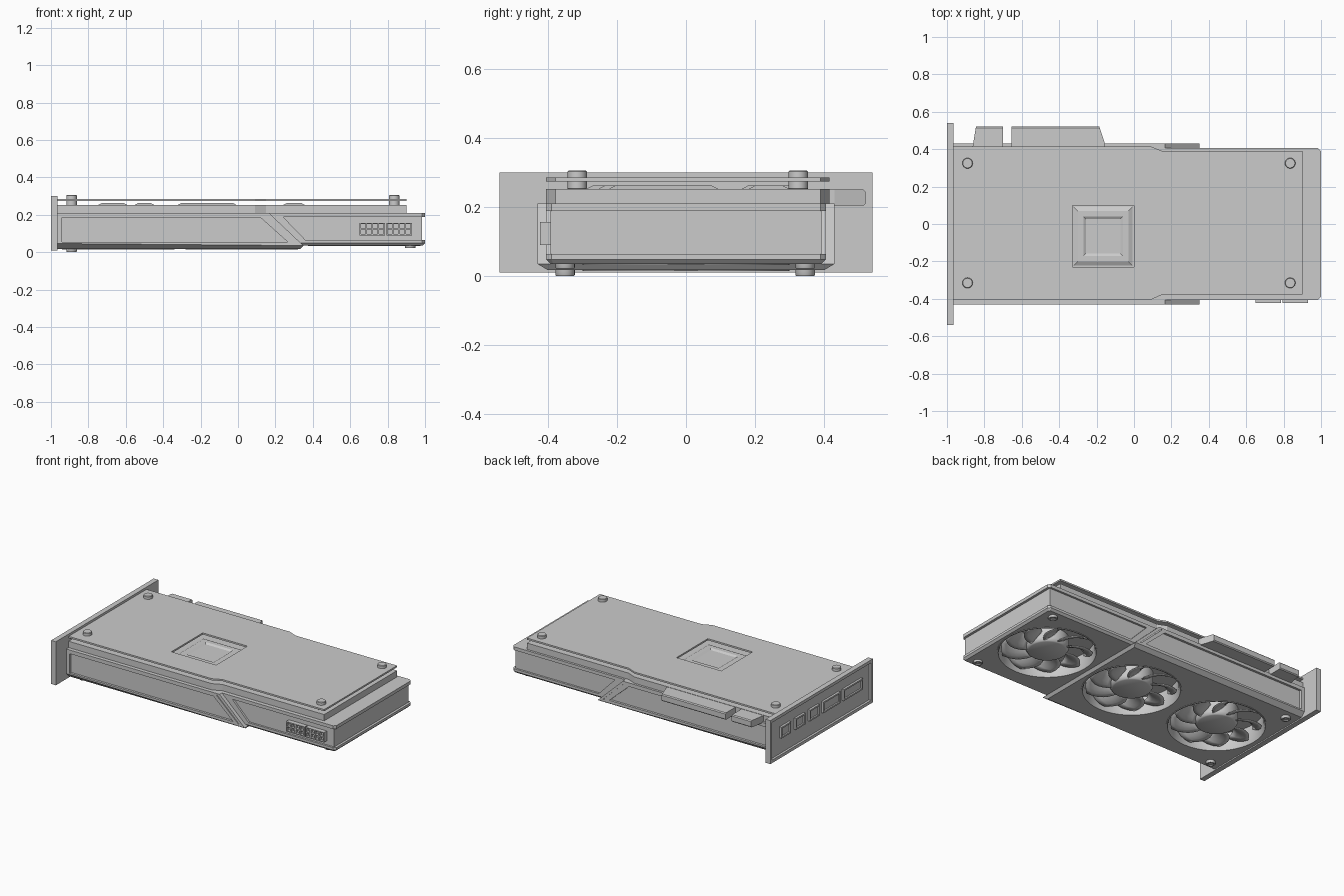
import bpy, bmesh, math
from mathutils import Vector

if "Cube" in bpy.data.objects:
    bpy.data.objects.remove(bpy.data.objects["Cube"])


def make(name, bm, smooth=False):
    bmesh.ops.remove_doubles(bm, verts=bm.verts, dist=1e-5)
    bmesh.ops.recalc_face_normals(bm, faces=bm.faces)
    me = bpy.data.meshes.new(name)
    bm.to_mesh(me)
    bm.free()
    if smooth:
        me.shade_smooth()
        me.set_sharp_from_angle(angle=math.radians(35))
    ob = bpy.data.objects.new(name, me)
    bpy.context.collection.objects.link(ob)
    return ob


def prism(name, pts, axis, a, b, chamfer=0, test=None):
    """Extrude a 2D outline along one axis, optionally chamfering chosen edges."""
    bm = bmesh.new()
    place = {'x': lambda p, d: (d, p[0], p[1]),
             'y': lambda p, d: (p[0], d, p[1]),
             'z': lambda p, d: (p[0], p[1], d)}[axis]
    lo = [bm.verts.new(place(p, a)) for p in pts]
    hi = [bm.verts.new(place(p, b)) for p in pts]
    bm.faces.new(lo)
    bm.faces.new(hi)
    for i in range(len(pts)):
        j = (i + 1) % len(pts)
        bm.faces.new((lo[i], lo[j], hi[j], hi[i]))
    if chamfer:
        es = [e for e in bm.edges if test(e.verts[0].co, e.verts[1].co)]
        bmesh.ops.bevel(bm, geom=es, offset=chamfer, segments=1, affect='EDGES')
    return make(name, bm)


def box(name, x0, x1, y0, y1, z0, z1):
    return prism(name, [(x0, y0), (x1, y0), (x1, y1), (x0, y1)], 'z', z0, z1)


def lathe(name, prof, n, x, y, closed=False, turn=0.0, smooth=True):
    """Spin an (r, z) profile about a vertical axis; four sides give square frames."""
    bm = bmesh.new()
    rings = []
    for r, z in prof:
        rings.append([bm.verts.new((x + r * math.cos(turn + k * math.tau / n),
                                    y + r * math.sin(turn + k * math.tau / n), z)) for k in range(n)])
    for i in range(len(rings) if closed else len(rings) - 1):
        p, q = rings[i], rings[(i + 1) % len(rings)]
        for k in range(n):
            m = (k + 1) % n
            bm.faces.new((p[k], p[m], q[m], q[k]))
    return make(name, bm, smooth)


def disc(name, r, x, y, z0, z1, n=32, bev=0.0):
    return lathe(name, [(0, z0), (r - bev, z0), (r, z0 + bev), (r, z1 - bev), (r - bev, z1), (0, z1)], n, x, y)


def cut(ob, cutters):
    bpy.context.view_layer.objects.active = ob
    for c in cutters:
        m = ob.modifiers.new("cut", 'BOOLEAN')
        m.operation, m.solver, m.object = 'DIFFERENCE', 'EXACT', c
        bpy.ops.object.modifier_apply(modifier=m.name)


def discard(obs):
    for o in obs:
        bpy.data.objects.remove(o, do_unlink=True)


FANS = [(-0.64, 0.018), (0.02, 0.018), (0.675, 0.035)]
wells = [disc("well_cutter", 0.298, x, 0, -0.05, 0.13, 64) for x, z in FANS]

# Wide shroud half with slanted end, chamfered bottom edges and side panels
left = prism("shroud_wide", [(-0.965, 0.018), (0.335, 0.018), (0.35, 0.035), (0.165, 0.21), (-0.965, 0.21)],
             'y', -0.43, 0.43, 0.028,
             lambda p, q: p.z < 0.03 and q.z < 0.03 and abs(p.y - q.y) < 1e-4)
panels = []
for s in (-1, 1):
    ys = sorted((s * 0.415, s * 0.5))
    panels.append(prism("panel_cutter", [(-0.94, 0.055), (0.265, 0.055), (0.12, 0.185), (-0.94, 0.185)], 'y', *ys))
    ys = sorted((s * 0.424, s * 0.5))
    panels.append(prism("groove_cutter", [(0.302, 0.05), (0.312, 0.05), (0.15, 0.2), (0.14, 0.2)], 'y', *ys))
cut(left, wells[:2] + panels)
discard(panels)

# Narrow shroud half: recessed core between two lips, and a slanted band
core = prism("shroud_narrow_core", [(0.37, 0.045), (0.984, 0.045), (0.984, 0.2), (0.2, 0.2)], 'y', -0.392, 0.392)
prism("shroud_top_lip", [(0.15, -0.405), (0.985, -0.405), (1, -0.39), (1, 0.39), (0.985, 0.405), (0.15, 0.405)],
      'z', 0.188, 0.21)
lip = prism("shroud_bottom_lip", [(0.3, -0.405), (0.985, -0.405), (1, -0.39), (1, 0.39), (0.985, 0.405), (0.3, 0.405)],
            'z', 0.035, 0.064, 0.013,
            lambda p, q: p.z < 0.04 and q.z < 0.04 and min(p.x, q.x) + abs(p.x - q.x) > 0.4)
band = prism("shroud_slanted_band", [(0.33, 0.05), (0.375, 0.05), (0.23, 0.2), (0.17, 0.2)], 'y', -0.405, 0.405)
cut(core, wells[1:])
cut(lip, wells[1:])
cut(band, wells[1:])
discard(wells)

# Fans: rim, hub and swept blades
for i, (fx, fz) in enumerate(FANS):
    lathe(f"fan_rim_{i}", [(0.300, fz - 0.003), (0.292, fz - 0.003), (0.282, fz + 0.03), (0.282, 0.131),
                           (0.300, 0.131)], 64, fx, 0, True)
    lathe(f"fan_hub_{i}", [(0, fz + 0.008), (0.112, fz + 0.008), (0.120, fz + 0.013), (0.130, fz + 0.03),
                           (0.130, 0.131), (0, 0.131)], 48, fx, 0)
    bm = bmesh.new()
    for k in range(9):
        grid = []
        for a in range(7):
            t = a / 6
            r = 0.122 + 0.152 * t
            row = []
            for c in range(5):
                u = c / 4
                ang = k * math.tau / 9 + 0.45 * t * t + u * (0.62 - 0.08 * t)
                z = fz + 0.018 + 0.055 * u - 0.012 * math.sin(math.pi * u)
                row.append(bm.verts.new((fx + r * math.cos(ang), r * math.sin(ang), z)))
            grid.append(row)
        for a in range(6):
            for c in range(4):
                bm.faces.new((grid[a][c], grid[a][c + 1], grid[a + 1][c + 1], grid[a + 1][c]))
    blades = make(f"fan_blades_{i}", bm, True)
    blades.modifiers.new("thickness", 'SOLIDIFY').thickness = 0.004

# Circuit board block and backplate share one stepped outline
outline = [(-0.965, -0.405), (0.09, -0.405), (0.15, -0.378), (0.9, -0.378),
           (0.9, 0.39), (0.15, 0.39), (0.09, 0.415), (-0.965, 0.415)]
prism("board", outline, 'z', 0.205, 0.252)
plate = prism("backplate", outline, 'z', 0.274, 0.285)
hole = box("window_cutter", -0.33, 0.0, -0.23, 0.1, 0.2, 0.35)
cut(plate, [hole])
discard([hole])

# Square processor frame in the backplate window
R2 = math.sqrt(2)
lathe("processor_frame", [(h * R2, z) for h, z in
      [(0.16, 0.251), (0.135, 0.264), (0.105, 0.264), (0.092, 0.256), (0, 0.256)]],
      4, -0.165, -0.065, turn=math.pi / 4, smooth=False)

# Small chips between board and backplate
for i, (x, y, w) in enumerate([(-0.67, -0.21, 0.08), (-0.5, -0.2, 0.055), (0.3, 0.24, 0.06), (-0.67, 0.24, 0.08)]):
    lathe(f"chip_{i}", [(w * R2, 0.251), ((w - 0.02) * R2, 0.262), (0, 0.262)], 4, x, y,
          turn=math.pi / 4, smooth=False)

# Edge connector tabs
for n, pts in (("edge_tab_short", [(-0.865, 0.4), (-0.7, 0.4), (-0.7, 0.52), (-0.845, 0.52), (-0.86, 0.43)]),
               ("edge_tab_long", [(-0.655, 0.4), (-0.155, 0.4), (-0.155, 0.43), (-0.185, 0.52), (-0.655, 0.52)])):
    prism(n, pts, 'z', 0.204, 0.25, 0.006, lambda p, q: p.y > 0.5 and q.y > 0.5 and abs(p.z - q.z) < 1e-4)

# Screws on both sides
for sx in (-0.89, 0.835):
    for sy in (-0.315, 0.325):
        disc("top_screw", 0.028, sx, sy, 0.25, 0.305, 24, 0.003)
for sx, z in ((-0.89, 0.0), (0.92, 0.021)):
    for sy in (-0.35, 0.345):
        lathe("bottom_screw", [(0, z + 0.006), (0.016, z + 0.006), (0.018, z), (0.026, z), (0.028, z + 0.003),
                               (0.028, z + 0.03), (0, z + 0.03)], 24, sx, sy)

# Power sockets: two blocks with a 2 x 4 grid of pin holes
for i, x0 in enumerate((0.65, 0.793)):
    block = box(f"power_socket_{i}", x0, x0 + 0.136, -0.422, -0.38, 0.09, 0.156)
    pins = [box("pin_cutter", x0 + 0.007 + 0.0325 * c, x0 + 0.031 + 0.0325 * c, -0.45, -0.402,
                0.096 + 0.03 * r, 0.12 + 0.03 * r) for c in range(4) for r in range(2)]
    cut(block, pins)
    discard(pins)

# Bracket with raised rim and a row of ports
bracket = box("bracket", -1.0, -0.965, -0.54, 0.54, 0.01, 0.3)
recess = box("recess_cutter", -1.1, -0.985, -0.52, 0.52, 0.03, 0.28)
cut(bracket, [recess])
discard([recess])
for i, (y, w) in enumerate([(0.37, 0.1), (0.22, 0.1), (0.07, 0.1), (-0.11, 0.18), (-0.335, 0.2)]):
    port = box(f"port_{i}", -1.0, -0.98, y - w / 2, y + w / 2, 0.135, 0.21)
    slot = box("slot_cutter", -1.1, -0.99, y - w / 2 + 0.01, y + w / 2 - 0.01, 0.145, 0.2)
    cut(port, [slot])
    discard([slot])
